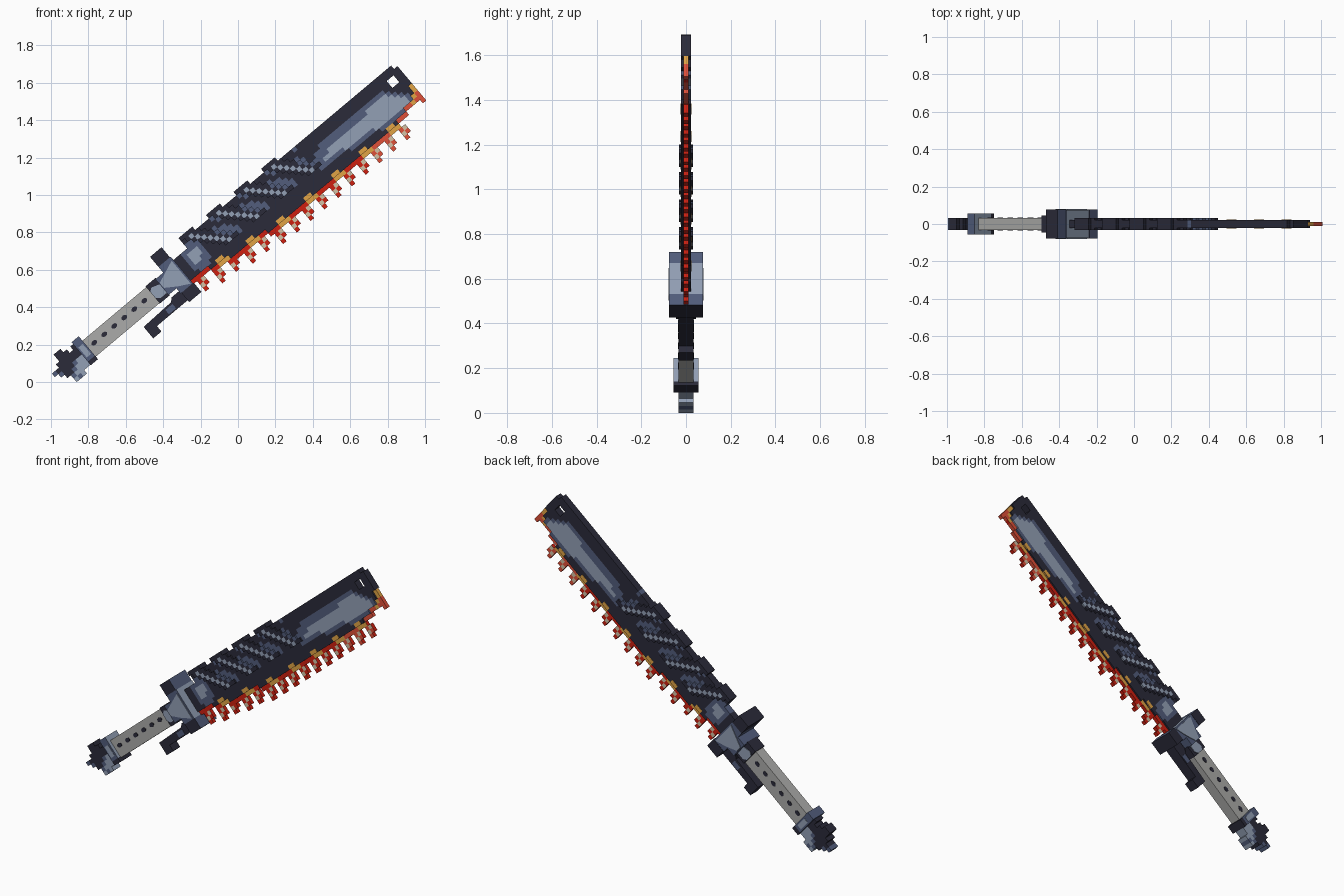
import bpy, bmesh, math
from mathutils import Matrix, Vector

cube = bpy.data.objects.get("Cube")
if cube:
    bpy.data.objects.remove(cube)

COLOURS = {
    "dark_steel": (0.024, 0.024, 0.042),
    "slate": (0.085, 0.11, 0.20),
    "light_steel": (0.29, 0.35, 0.46),
    "grip_grey": (0.41, 0.41, 0.40),
    "red": (0.62, 0.014, 0.005),
    "coral": (0.74, 0.08, 0.04),
    "yellow": (0.75, 0.37, 0.06),
    "tan": (0.66, 0.54, 0.38),
}
NAMES = list(COLOURS)
MATS = []
for name, rgb in COLOURS.items():
    m = bpy.data.materials.new(name)
    m.use_nodes = True
    m.diffuse_color = (*rgb, 1)
    m.node_tree.nodes["Principled BSDF"].inputs["Base Color"].default_value = (*rgb, 1)
    MATS.append(m)

# Parts are drawn lying along the sword (u along, v across), then tilted
TILT = Matrix.Rotation(math.radians(-40), 4, "Y")
CELL, U0, V0 = 0.024, 0.155, 0.77


def finish(name, bm):
    bmesh.ops.recalc_face_normals(bm, faces=bm.faces)
    bm.transform(TILT)
    mesh = bpy.data.meshes.new(name)
    bm.to_mesh(mesh)
    bm.free()
    for m in MATS:
        mesh.materials.append(m)
    ob = bpy.data.objects.new(name, mesh)
    bpy.context.scene.collection.objects.link(ob)


def prism(name, pts, y0, y1, colour, rule=None):
    """Extrude a (u, v) outline from y0 to y1; rule may recolour by normal."""
    bm = bmesh.new()
    face = bm.faces.new([bm.verts.new((u, y0, v)) for u, v in pts])
    new = bmesh.ops.extrude_face_region(bm, geom=[face])["geom"]
    bmesh.ops.translate(bm, vec=(0, y1 - y0, 0), verts=[g for g in new if isinstance(g, bmesh.types.BMVert)])
    bmesh.ops.recalc_face_normals(bm, faces=bm.faces)
    for f in bm.faces:
        f.normal_update()
        f.material_index = NAMES.index(rule(f.normal) if rule else colour)
    finish(name, bm)


def box(name, u0, u1, v0, v1, h, colour, rule=None):
    prism(name, [(u0, v0), (u1, v0), (u1, v1), (u0, v1)], -h, h, colour, rule)


def plates(name, pts, h, colour, thick=0.004):
    """The same thin plate on both broad sides."""
    prism(name + "_front", pts, -h - thick, -h, colour)
    prism(name + "_back", pts, h, h + thick, colour)


def cells(name, grid, h, rims={}):
    """Stepped slab of square cells; grid maps (column, row) to colour,
    rims maps a cell colour to a different colour for its edge faces."""
    bm = bmesh.new()
    for (i, j), colour in grid.items():
        u, v = U0 + i * CELL, V0 - j * CELL
        corners = [(u, v), (u + CELL, v), (u + CELL, v - CELL), (u, v - CELL)]
        a = [bm.verts.new((p, -h, q)) for p, q in corners]
        b = [bm.verts.new((p, h, q)) for p, q in corners]
        for side in (a, b):
            bm.faces.new(side).material_index = NAMES.index(colour)
        for k, step in enumerate([(0, -1), (1, 0), (0, 1), (-1, 0)]):
            if (i + step[0], j + step[1]) not in grid:
                n = (k + 1) % 4
                edge = bm.faces.new((a[k], a[n], b[n], b[k]))
                edge.material_index = NAMES.index(rims.get(colour, colour))
    bmesh.ops.remove_doubles(bm, verts=bm.verts, dist=0.0005)
    finish(name, bm)


# Blade slab: stepped outline, square hole near the tip, painted patches
LENGTH = 66


def depth(i):
    """Number of dark rows in a blade column."""
    for limit, rows in ((5, 8), (10, 9), (20, 10), (58, 11), (61, 10), (64, 9), (65, 8)):
        if i < limit:
            return rows
    return 6


def blade_colour(i, j):
    r = math.hypot(i - 4, (j - 4) * 0.9)
    if r < 3:
        return "light_steel" if r < 1.7 and (i, j) != (5, 5) else "slate"
    if i < 37:
        d = (i - j - 7) % 8
        patch = (d == 2 and 2 <= j <= 6) or (d == 3 and 3 <= j <= 5) or (d == 5 and j <= 1)
        return "slate" if patch and i > 8 else "dark_steel"
    # bright panel widening towards the tip
    low = min(7 + (i - 38) * 0.13, 10)
    high = max(2.4, 5 - (i - 37) * 0.5)
    if i > 59:
        high += (i - 59) * 1.1
    if i > 63 or not high <= j <= low:
        return "dark_steel"
    notch = 49 <= i <= 53 and j < 5
    margin = 2.1 if i < 49 else 1.2
    if i > 38 and high + margin <= j <= low - 0.9 and i < 63 and not notch:
        return "light_steel"
    return "slate"


blade = {}
for i in range(LENGTH):
    for j in range(2 if i < 4 else 0, depth(i)):
        hole = i in (62, 63) and j in (2, 3)
        clipped = i == LENGTH - 1 and j == 0
        if not hole and not clipped:
            blade[i, j] = blade_colour(i, j)
cells("blade", blade, 0.022)

# Cutting edge: chain row with yellow patches, and stepped teeth
chain, inlay, teeth, tip = {}, {}, {}, {}
for i in range(LENGTH - 1):
    hot = "coral" if i > 46 else "red"
    n = depth(i)
    chain[i, n] = "yellow" if i % 8 in (0, 1, 7) and i > 1 else hot
    if i % 8 in (0, 7) and 1 < i < 63:
        inlay[i, n - 1] = "yellow"
for i in range(1, 60, 4):
    hot = "coral" if i > 46 else "red"
    n = depth(i)
    for di, dj, colour in ((0, 1, hot), (1, 1, "tan"), (0, 2, "tan"), (1, 2, hot), (0, 3, hot)):
        teeth[i + di, n + dj] = colour
for i, j in ((65, 6), (65, 7), (65, 8), (64, 9), (65, 9), (65, 10)):
    tip[i, j] = "yellow" if j < 8 else "coral"
cells("chain", chain, 0.012, {"yellow": "red"})
cells("chain_inlay", inlay, 0.0235)
cells("teeth", teeth, 0.012, {"tan": "red", "coral": "red"})
cells("tip_tooth", tip, 0.012)

# Four raised diagonal wraps with a bright stepped cord
for k in range(4):
    wrap = {}
    for j in range(-1, 7):
        for d in range(-2, 2):
            colour = "dark_steel"
            if d == -1 and j >= 0:
                colour = "light_steel"
            elif d == 1 and 3 <= j <= 5:
                colour = "slate"
            wrap[7 + 8 * k + j + d, j] = colour
    cells(f"wrap_{k + 1}", wrap, 0.032)

# Guard
box("guard_cap", 0.07, 0.15, 0.745, 0.815, 0.077, "dark_steel",
    lambda n: "slate" if n.x > 0.5 else "dark_steel")
box("guard_core", 0.07, 0.155, 0.56, 0.745, 0.075, "slate",
    lambda n: "light_steel" if n.x > 0.5 else "slate")
box("guard_foot", 0.075, 0.16, 0.495, 0.56, 0.077, "dark_steel",
    lambda n: "slate" if n.x > 0.5 else "dark_steel")
box("guard_boss", 0.015, 0.07, 0.595, 0.705, 0.075, "slate")
plates("guard_panel", [(0.145, 0.725), (0.145, 0.565), (0.08, 0.6), (0.02, 0.64), (0.02, 0.675)], 0.075, "light_steel")

# Collar between grip and guard
box("collar", -0.05, 0.02, 0.59, 0.71, 0.045, "dark_steel")
plates("collar_panel", [(-0.05, 0.63), (-0.03, 0.61), (0.015, 0.61), (0.015, 0.67), (-0.03, 0.685), (-0.05, 0.67)], 0.045, "light_steel")

# Trigger hook below the grip
prism("trigger", [(-0.197, 0.47), (-0.14, 0.47), (-0.14, 0.508), (0.08, 0.508),
                  (0.08, 0.575), (0.02, 0.575), (0.0, 0.557), (-0.197, 0.55)], -0.033, 0.033, "dark_steel")
plates("trigger_mark", [(-0.05, 0.515), (0.0, 0.515), (0.0, 0.545), (-0.05, 0.545)], 0.033, "slate", 0.002)

# Grip with a row of dark holes
box("grip", -0.5, -0.05, 0.593, 0.704, 0.033, "grip_grey")
for k in range(6):
    c = Vector((-0.454 + 0.07 * k, 0.655))
    oval = [(c.x + 0.018 * math.cos(t * math.pi / 4), c.y + 0.013 * math.sin(t * math.pi / 4)) for t in range(8)]
    plates(f"grip_hole_{k + 1}", oval, 0.033, "dark_steel", 0.002)

# Ring and stepped pommel
box("pommel_ring", -0.545, -0.495, 0.60, 0.735, 0.055, "slate",
    lambda n: "light_steel" if n.x > 0.5 else "slate")
box("pommel_ring_foot", -0.545, -0.495, 0.575, 0.60, 0.055, "dark_steel")
plates("pommel_ring_panel", [(-0.535, 0.62), (-0.505, 0.62), (-0.505, 0.69), (-0.535, 0.69)], 0.055, "light_steel", 0.002)
SHADES = {"D": "dark_steel", "S": "slate", "L": "light_steel"}
ROWS = ["...DD...", "...DDD.D", "..DDDDDD", "SDDDDDDD", ".SDDDSLL", "..DDSLLL", "...SLLLL", "...LSL.."]
cells("pommel", {(c - 37, r + 1): SHADES[s] for r, row in enumerate(ROWS)
                 for c, s in enumerate(row) if s != "."}, 0.033)
